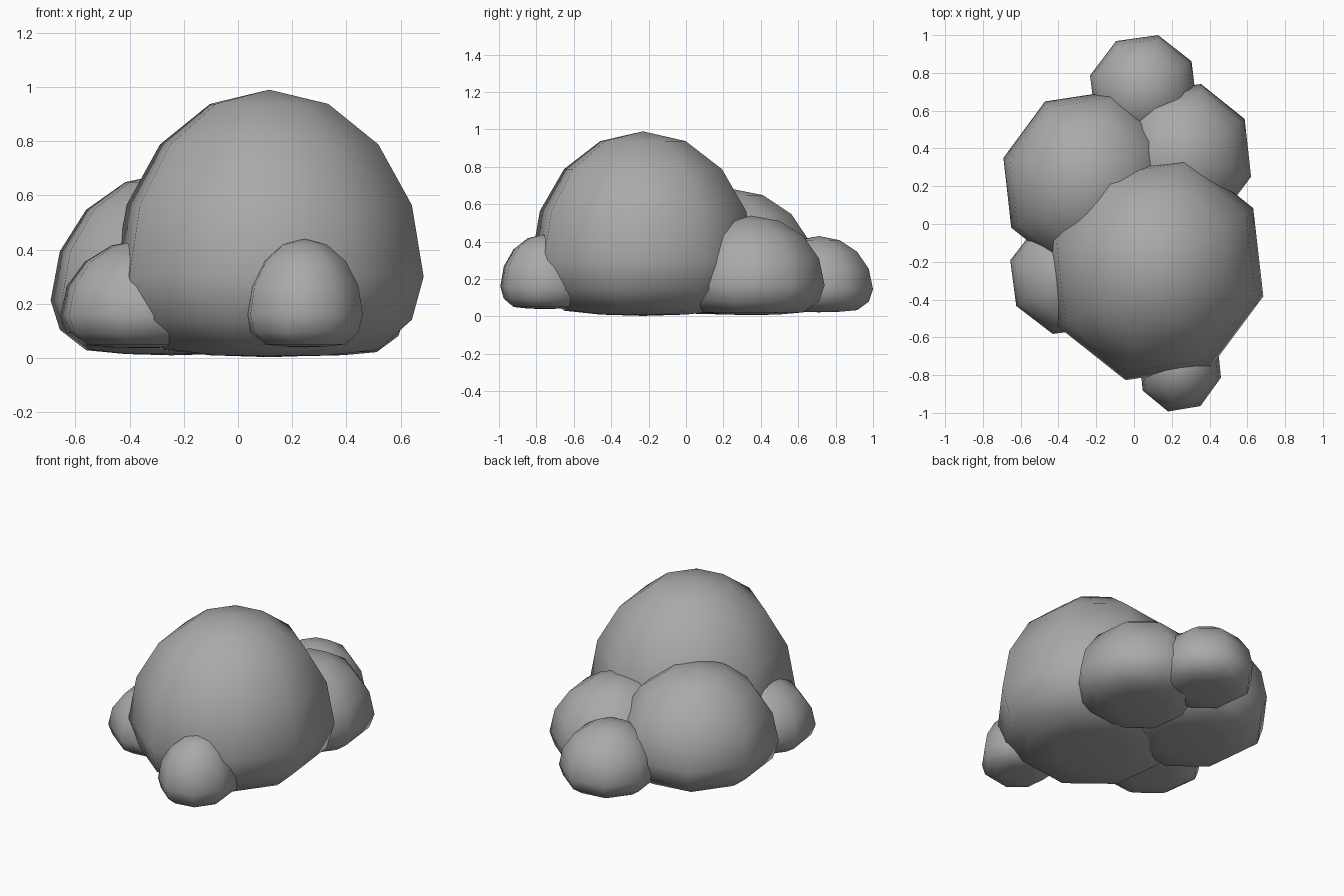
import bpy
import bmesh
from math import radians

cube = bpy.data.objects.get("Cube")
if cube:
    bpy.data.objects.remove(cube, do_unlink=True)

# Single grey stone colour
stone = bpy.data.materials.new("stone_grey")
stone.use_nodes = True
grey = (0.40, 0.40, 0.40, 1)
stone.diffuse_color = grey
stone.node_tree.nodes["Principled BSDF"].inputs["Base Color"].default_value = grey

# Drop of each ring below the widest one, relative to the dome height
UNDERSIDE = (0, 0.23, 0.39, 0.42, 0.43)
RING_SINES = (0, 0.383, 0.707, 0.924, 1)


def flatten(z):
    """Press the lower half of a unit sphere into a rounded flat base."""
    if z > -0.01:
        return z
    ring = min(range(5), key=lambda i: abs(RING_SINES[i] + z))
    return -UNDERSIDE[ring]


def boulder(name, centre, radii):
    """Eight-sided dome with a flattened underside, turned slightly."""
    bm = bmesh.new()
    bmesh.ops.create_uvsphere(bm, u_segments=8, v_segments=8, radius=1)
    for v in bm.verts:
        v.co.z = flatten(v.co.z)
        v.co = [c * r for c, r in zip(v.co, radii)]
    for f in bm.faces:
        f.smooth = True
    mesh = bpy.data.meshes.new(name)
    bm.to_mesh(mesh)
    bm.free()
    mesh.materials.append(stone)
    obj = bpy.data.objects.new(name, mesh)
    obj.location = centre
    obj.rotation_euler.z = radians(-15)
    bpy.context.collection.objects.link(obj)


# Main boulder and the smaller ones clustered round it
boulder("main_boulder", (0.115, -0.23, 0.30), (0.59, 0.618, 0.69))
boulder("right_back_boulder", (-0.245, 0.23, 0.213), (0.462, 0.489, 0.472))
boulder("left_back_boulder", (0.25, 0.35, 0.167), (0.383, 0.405, 0.372))
boulder("back_boulder", (0.05, 0.71, 0.145), (0.2925, 0.30, 0.285))
boulder("right_boulder", (-0.348, -0.275, 0.157), (0.318, 0.318, 0.28))
boulder("front_boulder", (0.244, -0.755, 0.16), (0.224, 0.246, 0.28))
